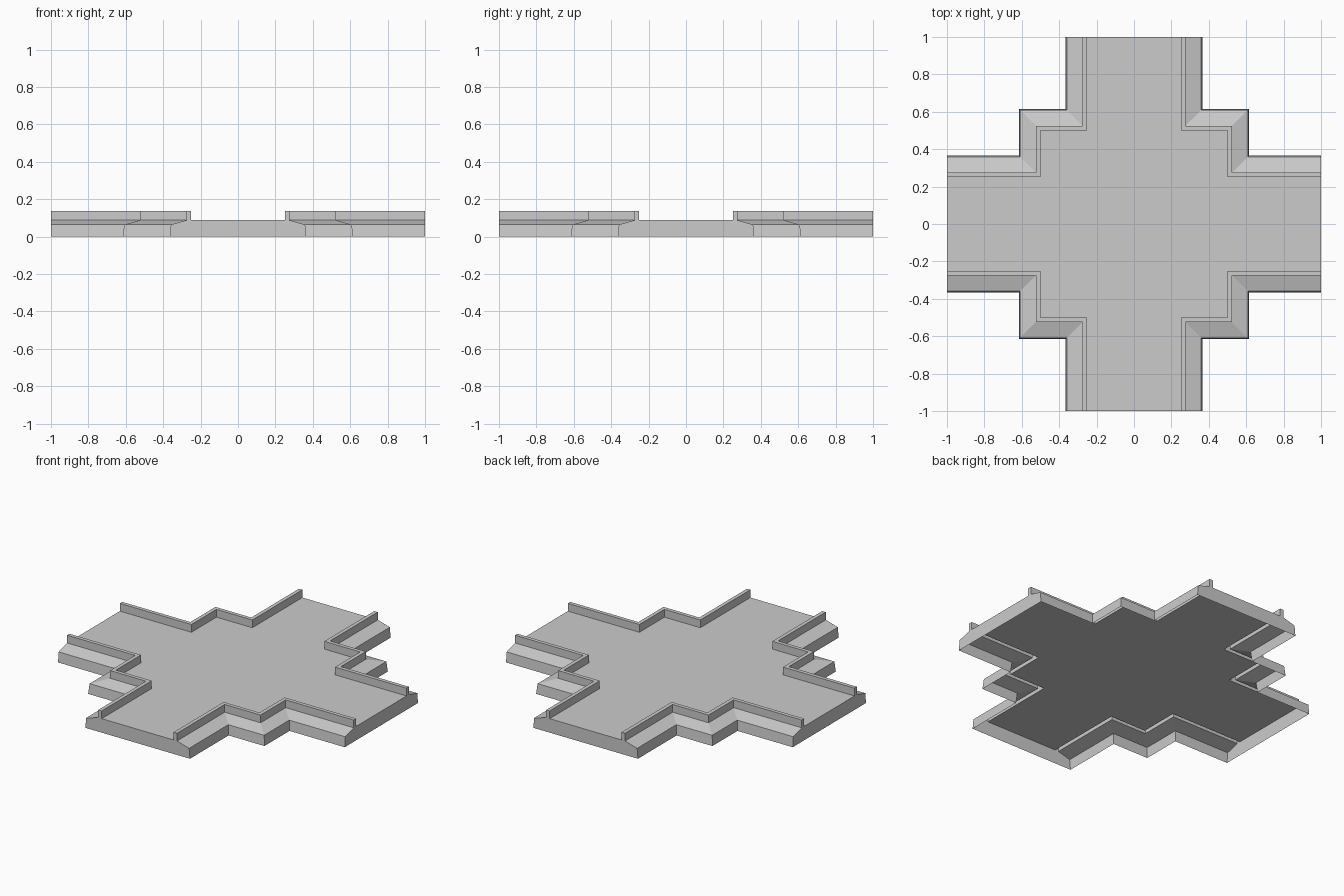
import bpy

if "Cube" in bpy.data.objects:
    bpy.data.objects.remove(bpy.data.objects["Cube"])

FLOOR_Z, KERB_Z, LIP_Z = 0.088, 0.137, 0.064
STEP = 0.25   # size of the stepped corner
# (offset from the arm's centre line, height)
KERB = [(0.251, FLOOR_Z), (0.251, KERB_Z), (0.275, KERB_Z), (0.275, FLOOR_Z)]
SKIRT = [(0.275, FLOOR_Z), (0.359, LIP_Z), (0.365, 0.0)]


def outline(w):
    """Stepped edge of one quadrant, running from the +x end to the +y end."""
    s = w + STEP
    return [(1, w), (s, w), (s, s), (w, s), (w, 1)]


def make_part(name, verts, faces):
    """Mesh of one quadrant, mirrored across x and y."""
    mesh = bpy.data.meshes.new(name)
    mesh.from_pydata(verts, [], faces)
    mesh.update()
    ob = bpy.data.objects.new(name, mesh)
    bpy.context.collection.objects.link(ob)
    mirror = ob.modifiers.new("Mirror", 'MIRROR')
    mirror.use_axis = (True, True, False)
    return ob


def sweep(name, profile):
    """Run a profile along the stepped edge."""
    verts = [(x, y, z) for w, z in profile for x, y in outline(w)]
    faces = []
    for j in range(len(profile) - 1):
        for i in range(4):
            a, b = j * 5 + i, (j + 1) * 5 + i
            faces.append((a, b, b + 1, a + 1))
    make_part(name, verts, faces)


# Flat cross-shaped deck
edge = [(0, 0), (1, 0)] + outline(KERB[0][0]) + [(0, 1)]
make_part("floor", [(x, y, FLOOR_Z) for x, y in edge], [range(len(edge))])

# Raised kerb and the sloped outer skirt, both hollow underneath
sweep("kerb", KERB)
sweep("skirt", SKIRT)

# Upright faces closing the four arm ends
section = [(0, 0)] + SKIRT[::-1] + KERB[2::-1] + [(0, FLOOR_Z)]
n = len(section)
make_part("end_cap_sides", [(1, w, z) for w, z in section], [range(n)])
make_part("end_cap_front_back", [(w, 1, z) for w, z in section],
          [range(n - 1, -1, -1)])
